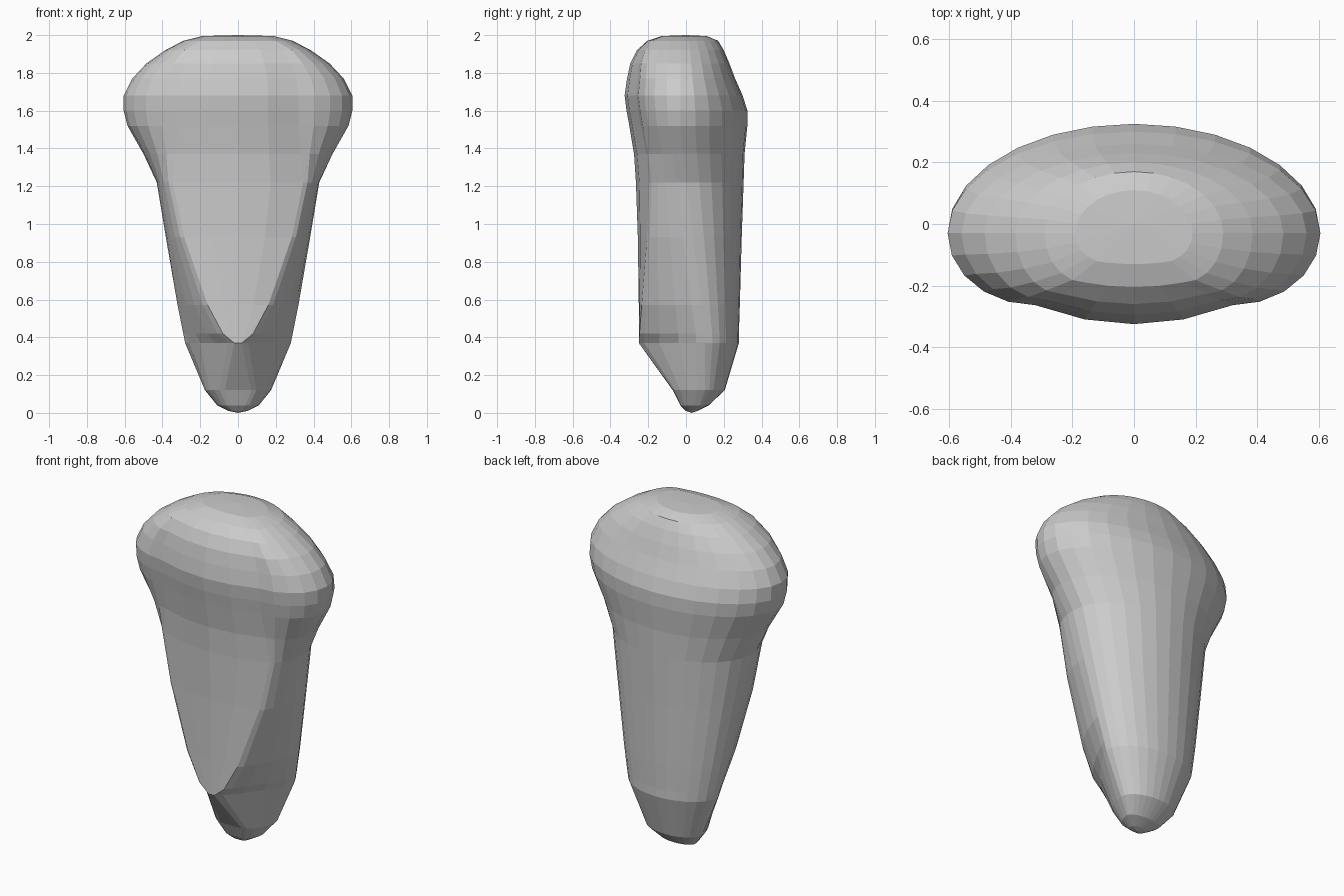
import bpy, bmesh
from math import sin, cos, pi

if "Cube" in bpy.data.objects:
    bpy.data.objects.remove(bpy.data.objects["Cube"])

# Body profile, bottom to top: height, half width, front y, back y, front plate half width
PROFILE = [
    (0.01, 0.05, 0.0, 0.06, 0.02),
    (0.04, 0.11, -0.03, 0.12, 0.04),
    (0.12, 0.175, -0.07, 0.205, 0.07),
    (0.37, 0.28, -0.25, 0.28, 0.02),
    (0.42, 0.29, -0.25, 0.28, 0.08),
    (0.57, 0.32, -0.25, 0.285, 0.16),
    (0.93, 0.382, -0.255, 0.295, 0.285),
    (1.22, 0.43, -0.265, 0.305, 0.345),
    (1.37, 0.5, -0.275, 0.31, 0.33),
    (1.52, 0.585, -0.3, 0.325, 0.32),
    (1.6, 0.605, -0.315, 0.325, 0.32),
    (1.68, 0.605, -0.325, 0.3, 0.32),
    (1.77, 0.56, -0.312, 0.26, 0.31),
    (1.85, 0.485, -0.295, 0.23, 0.28),
    (1.92, 0.385, -0.26, 0.2, 0.24),
    (1.97, 0.29, -0.205, 0.17, 0.16),
    (1.995, 0.19, -0.13, 0.11, 0.09),
]


def ring(z, w, front, back, plate):
    # The widest line moves forward and the flank gets rounder with height
    rise = min(max((z - 0.4) / 1.1, 0), 1)
    mid = min(0.1 - 0.13 * rise, 0.6 * back)
    power = 2 / max(1.15 + 0.85 * rise, 2 - 2.5 * z)
    edge = min(front + 0.6 * plate ** 2, mid)

    # Right half: front plate, curved flank, elliptical back
    half = [(0, front), (plate / 2, front + (edge - front) / 4)]
    for i in range(5):
        a = i / 5 * pi / 2
        half.append((plate + (w - plate) * sin(a) ** power,
                     mid + (edge - mid) * cos(a) ** power))
    for i in range(7):
        a = i / 7 * pi / 2
        half.append((w * cos(a), mid + (back - mid) * sin(a)))
    half.append((0, back))
    # Mirror to the left half
    return [(x, y, z) for x, y in half + [(-x, y) for x, y in half[-2:0:-1]]]


# Tapered body lofted through the rings
bm = bmesh.new()
rings = [[bm.verts.new(c) for c in ring(*row)] for row in PROFILE]
n = len(rings[0])
for low, high in zip(rings, rings[1:]):
    for i in range(n):
        j = (i + 1) % n
        bm.faces.new((low[i], low[j], high[j], high[i]))

# Rounded tip and flattened crown
for loop, z, y in ((rings[0], 0, 0.03), (rings[-1], 2, 0)):
    pole = bm.verts.new((0, y, z))
    for i in range(n):
        bm.faces.new((pole, loop[i], loop[(i + 1) % n]))
bmesh.ops.recalc_face_normals(bm, faces=bm.faces)

mesh = bpy.data.meshes.new("tapered_body")
bm.to_mesh(mesh)
bm.free()
bpy.context.collection.objects.link(bpy.data.objects.new("tapered_body", mesh))
